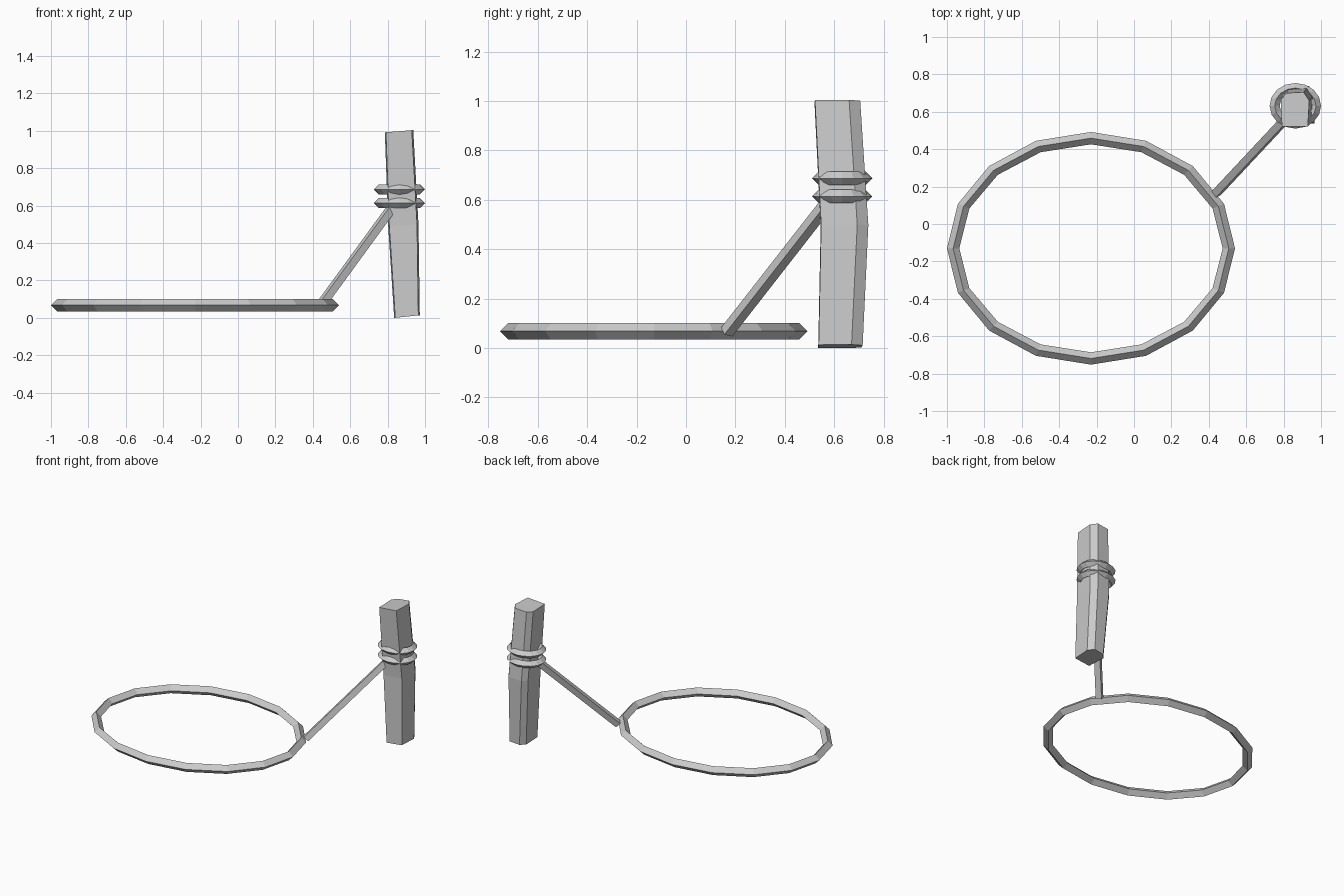
import bpy
from math import sin, cos, tau, radians
from mathutils import Vector

if "Cube" in bpy.data.objects:
    bpy.data.objects.remove(bpy.data.objects["Cube"])

grey = bpy.data.materials.new("light_grey")
grey.diffuse_color = (0.6, 0.6, 0.6, 1)
grey.use_nodes = True
grey.node_tree.nodes["Principled BSDF"].inputs["Base Color"].default_value = grey.diffuse_color


def make(name, verts, faces):
    me = bpy.data.meshes.new(name)
    me.from_pydata(verts, [], faces)
    me.materials.append(grey)
    ob = bpy.data.objects.new(name, me)
    bpy.context.collection.objects.link(ob)
    return ob


def hoop(name, centre, rx, ry, r, seg=16):
    """Oval hoop with a diamond cross-section; rx and ry are outer radii."""
    verts, faces = [], []
    for i in range(seg):
        a = tau * i / seg
        for k in range(4):
            d = r * cos(tau * k / 4) - r
            verts.append(Vector(centre) + Vector(((rx + d) * cos(a), (ry + d) * sin(a), r * sin(tau * k / 4))))
    for i in range(seg):
        j = (i + 1) % seg
        for k in range(4):
            m = (k + 1) % 4
            faces.append((i * 4 + k, j * 4 + k, j * 4 + m, i * 4 + m))
    return make(name, verts, faces)


def loft(name, sections):
    """Skin between closed sections and cap both ends."""
    n = len(sections[0])
    verts = [p for s in sections for p in s]
    faces = [tuple(reversed(range(n))), tuple(range(len(verts) - n, len(verts)))]
    for s in range(len(sections) - 1):
        for k in range(n):
            m = (k + 1) % n
            faces.append((s * n + k, s * n + m, (s + 1) * n + m, (s + 1) * n + k))
    return make(name, verts, faces)


# Large loop lying near the ground
hoop("rope_loop", (-0.23, -0.13, 0.068), 0.77, 0.622, 0.033)

# Two bands around the post
for i, z in enumerate((0.614, 0.687)):
    hoop(f"rope_band_{i + 1}", (0.8625, 0.632, z), 0.1375, 0.122, 0.027)

# Slanting rope from loop to post
a, b = Vector((0.44, 0.165, 0.065)), Vector((0.835, 0.587, 0.606))
d = (b - a).normalized()
u = d.cross(Vector((0, 0, 1))).normalized()
v = u.cross(d)
loft("rope_lead", [[p + 0.029 * (u * cos(radians(60 + 90 * k)) + v * sin(radians(60 + 90 * k)))
                    for k in range(4)] for p in (a, b)])


# Leaning post: rough box with chamfered back corners, bent at mid height
def section(x0, x1, y0, y1, z, tilt):
    pts = [(x0 + 0.006, y0), (x1 - 0.008, y0 + 0.002), (x1, y1 - 0.045),
           (x1 - 0.03, y1), (x0 + 0.03, y1 - 0.005), (x0, y1 - 0.04)]
    return [(x, y, z + tilt * (x - x0) / (x1 - x0)) for x, y in pts]


loft("post", [section(0.835, 0.972, 0.535, 0.715, 0.0, 0.014),
              section(0.803, 0.965, 0.545, 0.738, 0.49, 0.01),
              section(0.785, 0.937, 0.52, 0.705, 0.992, 0.012)])
